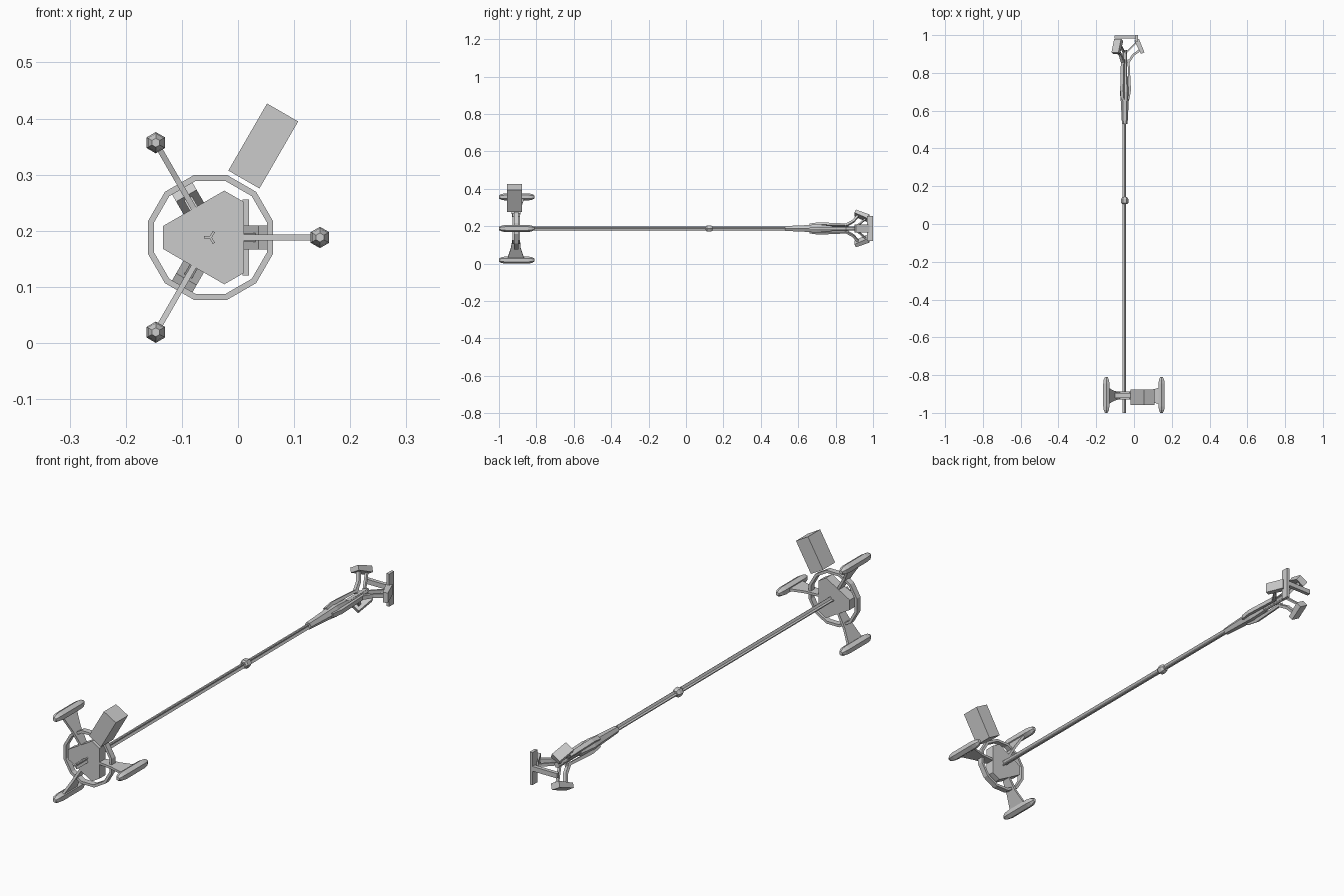
import bpy, bmesh
from math import sin, cos, pi, radians
from mathutils import Vector

if "Cube" in bpy.data.objects:
    bpy.data.objects.remove(bpy.data.objects["Cube"])

CX, CZ = -0.049, 0.188          # main axis runs along y through this point


def make(name, bm):
    bmesh.ops.recalc_face_normals(bm, faces=bm.faces)
    me = bpy.data.meshes.new(name)
    bm.to_mesh(me)
    bm.free()
    ob = bpy.data.objects.new(name, me)
    bpy.context.collection.objects.link(ob)
    return ob


def skin(name, rings, cap=True, loop=False):
    """Join equal-sized rings of points into a solid."""
    bm = bmesh.new()
    vs = [[bm.verts.new(p) for p in r] for r in rings]
    n = len(vs[0])
    pairs = list(zip(vs, vs[1:])) + ([(vs[-1], vs[0])] if loop else [])
    for a, b in pairs:
        for i in range(n):
            j = (i + 1) % n
            bm.faces.new((a[i], a[j], b[j], b[i]))
    if cap and not loop:
        bm.faces.new(vs[0])
        bm.faces.new(vs[-1])
    return make(name, bm)


def ring(y, r, n, phase=0.0, x=CX, z=CZ):
    return [(x + r * cos(phase + 2 * pi * i / n), y, z + r * sin(phase + 2 * pi * i / n))
            for i in range(n)]


def polar(angle, r, t, y):
    """Point at radial distance r, sideways offset t, depth y for a spoke direction."""
    c, s = cos(angle), sin(angle)
    return (CX + r * c - t * s, y, CZ + r * s + t * c)


def beam(name, angle, path, half_w):
    """Flat-sided bar in a spoke plane; path holds (r, y, half thickness)."""
    rings = []
    for k, (r, y, h) in enumerate(path):
        p, q = path[max(k - 1, 0)], path[min(k + 1, len(path) - 1)]
        d = Vector((q[0] - p[0], q[1] - p[1])).normalized()
        nr, ny = -d.y * h, d.x * h
        rings.append([polar(angle, r + a * nr, b * half_w, y + a * ny)
                      for a, b in ((1, 1), (1, -1), (-1, -1), (-1, 1))])
    return skin(name, rings)


SPOKES = [radians(a) for a in (0, 120, 240)]

# Boom: three ribs forming a Y section, with a thin core
for i, a in enumerate(SPOKES):
    beam(f"boom_rib_{i}", a + pi, [(0.006, -1, 0.006), (0.006, 0.9, 0.006)], 0.0022)
skin("boom_collar", [ring(y, r, 6) for y, r in
     ((0.105, 0.013), (0.112, 0.019), (0.132, 0.019), (0.142, 0.013))])

# Boom sleeve near the far end
skin("boom_sleeve", [ring(y, r, 6) for y, r in
     ((0.53, 0.015), (0.65, 0.021), (0.70, 0.026), (0.78, 0.016))])
skin("boom_tip", [ring(y, r, 6) for y, r in ((0.78, 0.012), (0.92, 0.012))])

# Hub: triangle with cut corners
hub = []
for a in SPOKES:
    hub += [(a, 0.060, -0.063), (a, 0.060, 0.063)]
skin("hub_body", [[polar(a, r, t, y) for a, r, t in hub] for y in (-0.928, -0.887)])

# Twelve-sided ring around the hub
sections = []
for i in range(12):
    a = radians(15 + 30 * i)
    sections.append([polar(a, r, 0, y) for r, y in
                     ((0.115, -0.920), (0.115, -0.896), (0.104, -0.896), (0.104, -0.920))])
skin("hub_ring", sections, loop=True)

# Three pods on tapered struts
for i, a in enumerate(SPOKES):
    x, _, z = polar(a, 0.195, 0, 0)
    skin(f"pod_{i}", [ring(y, r, 6, pi / 6, x, z) for y, r in
         ((-1, 0.008), (-0.985, 0.016), (-0.965, 0.019), (-0.845, 0.019),
          (-0.825, 0.016), (-0.81, 0.008))])
    beam(f"pod_strut_{i}", a, [(0.05, -0.907, 0.018), (0.12, -0.91, 0.026),
                               (0.19, -0.91, 0.046)], 0.005)

# Detached block beside the ring, turned to 60 degrees
c, s = cos(radians(60)), sin(radians(60))
skin("side_block", [[(0.045 + u * c - v * s, y, 0.351 + u * s + v * c)
     for u, v in ((0.069, 0.032), (0.069, -0.032), (-0.069, -0.032), (-0.069, 0.032))]
     for y in (-0.957, -0.877)])

# Three-fingered claw with outward-leaning boxes
for i, a in enumerate(SPOKES):
    beam(f"claw_finger_{i}", a, [(0.020, 0.66, 0.005), (0.026, 0.71, 0.007),
                                 (0.020, 0.87, 0.005)], 0.009)
    beam(f"claw_elbow_{i}", a, [(0.016, 0.85, 0.006), (0.045, 0.895, 0.006),
                                (0.080, 0.92, 0.006)], 0.008)
    beam(f"claw_box_{i}", a, [(0.095, 0.905, 0.010), (0.063, 0.975, 0.013)], 0.021)
    beam(f"claw_link_{i}", a, [(0.010, 0.91, 0.004), (0.065, 0.965, 0.004)], 0.006)

# End plate and its cross bar
beam("end_plate", 0, [(0.063, 0.967, 0.006), (0.063, 1.0, 0.006)], 0.068)
beam("end_bar", 0, [(-0.055, 0.991, 0.008), (0.063, 0.991, 0.008)], 0.010)
